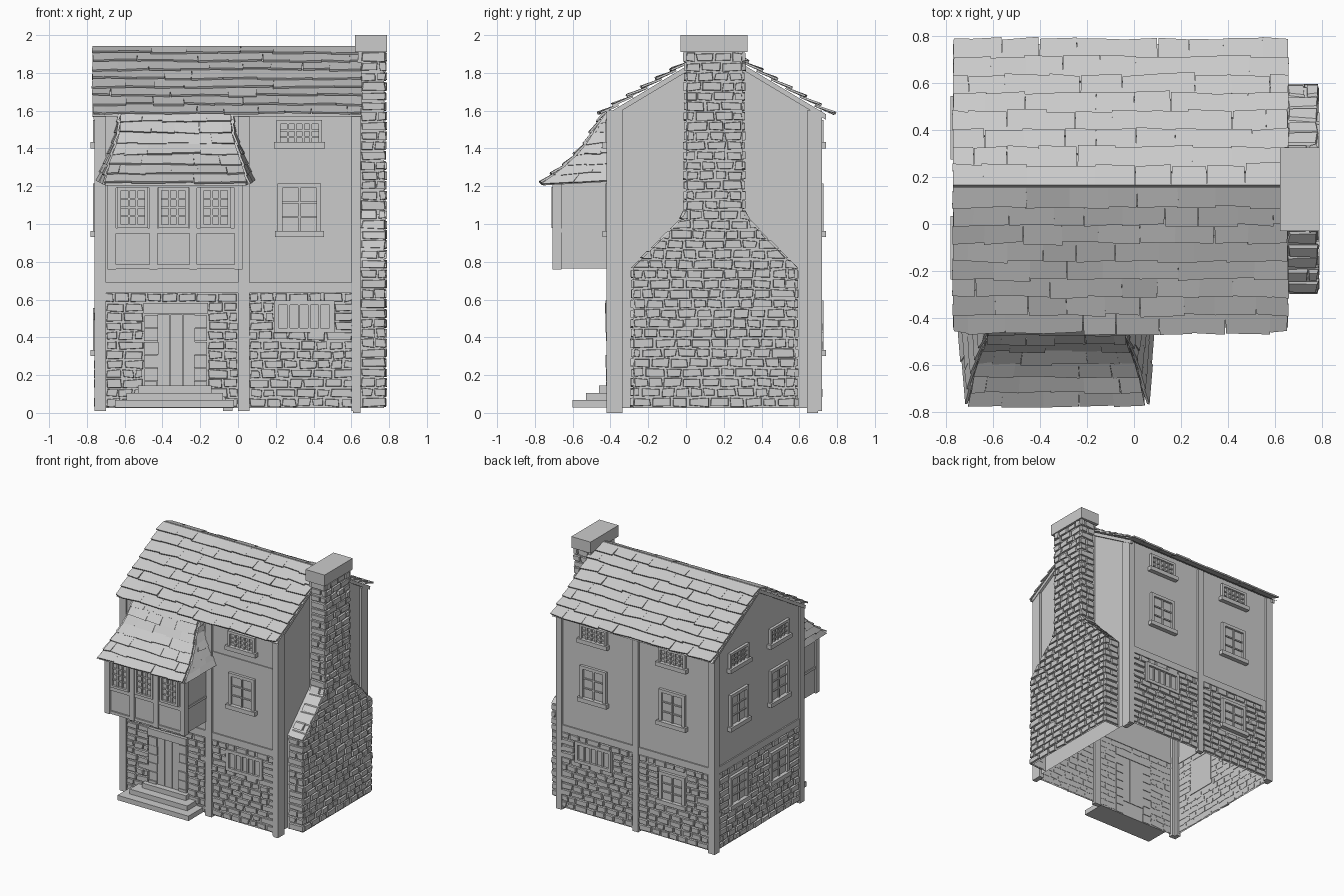
import bpy, bmesh, random
from mathutils import Vector

if "Cube" in bpy.data.objects:
    bpy.data.objects.remove(bpy.data.objects["Cube"])
random.seed(4)
R = random.uniform


def finish(name, bm, recalc=True):
    if recalc:
        bmesh.ops.recalc_face_normals(bm, faces=bm.faces)
    me = bpy.data.meshes.new(name)
    bm.to_mesh(me)
    bm.free()
    ob = bpy.data.objects.new(name, me)
    bpy.context.collection.objects.link(ob)
    return ob


def hexa(bm, pts):
    """Solid from four bottom points and four matching top points."""
    v = [bm.verts.new(p) for p in pts]
    for q in ((0, 1, 2, 3), (4, 5, 6, 7), (0, 1, 5, 4), (1, 2, 6, 5), (2, 3, 7, 6), (3, 0, 4, 7)):
        bm.faces.new([v[i] for i in q])


def box(bm, f, u0, u1, v0, v1, n0, n1):
    """Box in wall coordinates: u along the wall, v up, n outward."""
    hexa(bm, [f(u, v, n) for n in (n0, n1) for u, v in ((u0, v0), (u1, v0), (u1, v1), (u0, v1))])


def boxes(name, items):
    bm = bmesh.new()
    for it in items:
        box(bm, *it)
    return finish(name, bm)


def interp(pts, x):
    for a, b in zip(pts, pts[1:]):
        if x <= b[0]:
            k = max(0, (x - a[0]) / (b[0] - a[0]))
            return [p + (q - p) * k for p, q in zip(a, b)][1:]
    return pts[-1][1:]


# wall coordinate frames
XL, XR, YF, YB = -0.745, 0.63, -0.405, 0.705
def front(u, v, n): return (u, YF - n, v)
def back(u, v, n): return (u, YB + n, v)
def left(u, v, n): return (XL - n, u, v)
def right(u, v, n): return (XR + n, u, v)
def bay_front(u, v, n): return (u, -0.69 - n, v)
def bay_side(u, v, n): return (0.01 + n, u, v)
def bay_side_l(u, v, n): return (-0.68 - n, u, v)
def world(x, z, y): return (x, y, z)


# hollow house shell, open underneath
RIDGE_Y, RIDGE_Z, SLOPE = 0.16, 1.935, 0.6
bm = bmesh.new()
prof = [(YF, 0.025), (YF, 1.59), (RIDGE_Y, 1.925), (YB, 1.60), (YB, 0.025)]
ends = [[bm.verts.new((x, y, z)) for y, z in prof] for x in (XL, XR)]
bm.faces.new(ends[0])
bm.faces.new(ends[1][::-1])
for i in (0, 3):
    bm.faces.new((ends[0][i], ends[1][i], ends[1][i + 1], ends[0][i + 1]))
finish("house_walls", bm)

# timber posts and storey beams
posts = [(front, a, b, 0.01, 1.6, -0.02, 0.016) for a, b in ((-0.752, -0.70), (0.0, 0.06), (0.6, 0.648))]
posts += [(back, a, b, 0.01, 1.59, -0.02, 0.016) for a, b in ((-0.752, -0.70), (-0.08, -0.03), (0.6, 0.648))]
posts += [(left, a, b, 0.01, 1.6, -0.02, 0.014) for a, b in ((-0.42, -0.36), (0.66, 0.72))]
posts += [(right, a, b, 0.0, 1.6, -0.02, 0.018) for a, b in ((-0.42, -0.335), (0.64, 0.70))]
boxes("timber_posts", posts)
boxes("storey_beams", [(front, XL, XR, 0.635, 0.69, -0.005, 0.01), (back, XL, XR, 0.635, 0.69, -0.005, 0.01),
                       (left, YF, YB, 0.635, 0.69, -0.005, 0.01), (front, 0.05, 0.61, 1.30, 1.34, -0.005, 0.007)])


# stonework
def stones(name, f, lo, hi, v0, v1, holes=(), h=0.052):
    bm = bmesh.new()
    rows = round((v1 - v0) / h)
    h = (v1 - v0) / rows
    for r in range(rows):
        a, b = v0 + r * h, v0 + (r + 1) * h
        mid = (a + b) / 2
        cuts = sorted((max(p, lo(mid)), min(q, hi(mid))) for p, q, c, d in holes if c < mid < d)
        spans, s = [], min(lo(a), lo(b))
        for p, q in cuts:
            spans.append((s, p))
            s = q
        spans.append((s, max(hi(a), hi(b))))
        for s, e in spans:
            u = s
            while u < e - 0.015:
                w = R(0.065, 0.115)
                if e - u - w < 0.04 or (u == s and r % 2 and e - s > 0.2):
                    w = e - u if e - u < 0.15 else w * 0.6
                g, d, j = 0.005, R(0.009, 0.017), 0.005
                cor = [(u + g + R(-j, j), a + g + R(-j, j)), (u + w - g + R(-j, j), a + g + R(-j, j)),
                       (u + w - g + R(-j, j), b - g + R(-j, j)), (u + g + R(-j, j), b - g + R(-j, j))]
                cor = [(min(max(x, lo(z)), hi(z)), z) for x, z in cor]
                cx, cz = sum(c[0] for c in cor) / 4, sum(c[1] for c in cor) / 4
                face = [(x + (cx - x) * 0.07, z + (cz - z) * 0.1) for x, z in cor]
                hexa(bm, [f(x, z, -0.003) for x, z in cor] + [f(x, z, d) for x, z in face])
                u += w
    finish(name, bm)


def const(c): return lambda v: c


stones("front_stones", front, const(-0.70), const(0.61), 0.03, 0.635,
       [(-0.5, -0.16, 0, 0.58), (0.0, 0.06, 0, 1), (0.19, 0.51, 0.42, 0.6)])
stones("back_stones", back, const(-0.70), const(0.61), 0.03, 0.635,
       [(-0.5, -0.26, 0.3, 0.56), (-0.08, -0.03, 0, 1), (0.15, 0.49, 0.42, 0.6)])
stones("left_stones", left, const(-0.36), const(0.66), 0.03, 0.635,
       [(-0.22, 0.02, 0.3, 0.56), (0.29, 0.53, 0.3, 0.56)])

# chimney: wide base, shoulders, narrow stack
CH = [(0.025, -0.28, 0.58), (0.77, -0.28, 0.58), (1.05, 0.0, 0.3), (1.95, 0.0, 0.3)]
def ch_lo(v): return interp(CH, v)[0]
def ch_hi(v): return interp(CH, v)[1]
def ch_right(u, v, n): return (0.772 + n, u, v)
def ch_front(u, v, n): return (u, ch_lo(v) - n, v)
def ch_back(u, v, n): return (u, ch_hi(v) + n, v)


bm = bmesh.new()
outline = [(a, z) for z, a, b in CH] + [(b, z) for z, a, b in CH[::-1]]
ends = [[bm.verts.new((x, y, z)) for y, z in outline] for x in (0.635, 0.772)]
bm.faces.new(ends[0])
bm.faces.new(ends[1][::-1])
for i in range(len(outline) - 1):
    bm.faces.new((ends[0][i], ends[1][i], ends[1][i + 1], ends[0][i + 1]))
finish("chimney_core", bm)
stones("chimney_stones_side", ch_right, ch_lo, ch_hi, 0.03, 1.91)
stones("chimney_stones_front", ch_front, const(0.65), const(0.785), 0.03, 1.91)
stones("chimney_stones_back", ch_back, const(0.65), const(0.785), 0.03, 1.91)
boxes("chimney_cap", [(world, 0.62, 0.79, 1.91, 2.0, -0.03, 0.325)])


# windows: frame, pane, glazing bars and optional sill
def window(bm, f, u0, u1, v0, v1, nx, nz, sill=True, t=0.025):
    for b in ((u0, u0 + t, v0, v1), (u1 - t, u1, v0, v1), (u0 + t, u1 - t, v0, v0 + t), (u0 + t, u1 - t, v1 - t, v1)):
        box(bm, f, *b, -0.005, 0.022)
    box(bm, f, u0 + t, u1 - t, v0 + t, v1 - t, -0.005, 0.004)
    for i in range(1, nx):
        c = u0 + t + (u1 - u0 - 2 * t) * i / nx
        box(bm, f, c - 0.006, c + 0.006, v0 + t, v1 - t, 0.004, 0.015)
    for i in range(1, nz):
        c = v0 + t + (v1 - v0 - 2 * t) * i / nz
        box(bm, f, u0 + t, u1 - t, c - 0.005, c + 0.005, 0.004, 0.013)
    if sill:
        box(bm, f, u0 - 0.015, u1 + 0.015, v0 - 0.005, v0 + 0.028, -0.005, 0.036)


bm = bmesh.new()
for f, c in ((front, 0.325), (back, 0.32), (back, -0.38), (left, -0.1), (left, 0.41)):
    window(bm, f, c - 0.115, c + 0.115, 0.935, 1.215, 2, 3)
    window(bm, f, c - 0.12, c + 0.12, 1.405, 1.55, 5, 3, t=0.02)
for f, c in ((back, -0.38), (left, -0.1), (left, 0.41)):
    window(bm, f, c - 0.115, c + 0.115, 0.305, 0.555, 2, 3)
for f, c in ((front, 0.35), (back, 0.32)):
    window(bm, f, c - 0.16, c + 0.16, 0.425, 0.595, 5, 1, sill=False)
finish("windows", bm)

# door with planks, jamb stones, lintel and steps
boxes("door_planks", [(front, -0.425 + i * 0.067, -0.362 + i * 0.067, 0.145, 0.52, -0.005, 0.008) for i in range(3)])
jambs = [(front, a + R(-.005, 0.005), a + 0.07 + R(-.004, .004), 0.03 + i * 0.07, 0.096 + i * 0.07, -0.005, R(0.015, 0.022))
         for a in (-0.495, -0.232) for i in range(7)]
boxes("door_surround", jambs + [(front, -0.5, -0.16, 0.525, 0.582, -0.005, 0.025)])
boxes("door_steps", [(world, -0.65 + i * 0.06, -0.02 - i * 0.06, 0.028, 0.067 + i * 0.039, -0.60 + i * 0.07, YF) for i in range(3)])

# bay: body, framing and windows
boxes("bay_body", [(world, -0.68, 0.01, 0.765, 1.23, -0.69, YF)])
bars = [(bay_front, c - 0.021, c + 0.021, 0.76, 1.22, -0.03, 0.018) for c in (-0.667, -0.447, -0.237, 0.002)]
bars += [(bay_front, -0.68, 0.01, a, b, -0.01, 0.012) for a, b in ((0.762, 0.785), (0.95, 0.98), (1.19, 1.22))]
for f in (bay_side, bay_side_l):
    bars += [(f, -0.705, -0.66, 0.76, 1.22, -0.01, 0.012), (f, -0.69, YF, 0.955, 0.975, -0.01, 0.006)]
boxes("bay_timbers", bars)
bm = bmesh.new()
for c in (-0.557, -0.342, -0.118):
    window(bm, bay_front, c - 0.08, c + 0.08, 0.98, 1.195, 3, 4, sill=False, t=0.018)
finish("bay_windows", bm)


# shingled roofs: S(s, t) is a surface, s across and t downslope
def shingles(name, S, rows, cols, lift=0.02):
    def normal(s, t):
        e = 0.01
        n = (S(s + e, t) - S(s - e, t)).cross(S(s, t + e) - S(s, t - e)).normalized()
        return n if n.z > 0 else -n
    bm = bmesh.new()
    for r in range(rows):
        off = (0.5 if r % 2 else 0) + R(-0.12, 0.12)
        edges = [0] + [(i + off + R(-.12, .12)) / cols for i in range(cols + 1) if 0.25 < i + off < cols - 0.25] + [1]
        for a, b in zip(edges, edges[1:]):
            t0, t1 = max(0, (r - 0.25) / rows), (r + 1) / rows
            pts, l2 = [], lift + R(-0.004, 0.006)
            for th in (0, 0.011):
                for s, t, l in ((a, t0, 0.003), (b, t0, 0.003), (b, t1, l2), (a, t1, l2)):
                    pts.append((s, t, l + th))
            j = [(R(-.006, .006) / 1, R(-.1, .1) / rows) for k in range(2)]
            out = []
            for k, (s, t, l) in enumerate(pts):
                if k % 4 > 1:
                    s, t = s + j[k % 4 - 2][0] * 0.6, t + j[k % 4 - 2][1]
                q = min(max(s, 0.02), 0.98), min(max(t, 0.02), 0.98)
                out.append(S(s, t) + normal(*q) * (l - 0.004))
            hexa(bm, out)
    finish(name, bm)
    # boarding under the shingles
    bm = bmesh.new()
    N = 8
    g = [[bm.verts.new(S(i / N, k / N * 0.985) - Vector((0, 0, 0.006))) for i in range(N + 1)] for k in range(N + 1)]
    for k in range(N):
        for i in range(N):
            bm.faces.new((g[k][i], g[k + 1][i], g[k + 1][i + 1], g[k][i + 1]))
    finish(name + "_boards", bm)


def main_roof(sign, run):
    return lambda s, t: Vector((-0.77 + 1.425 * s, RIDGE_Y + sign * run * t, RIDGE_Z - SLOPE * run * t))


shingles("main_roof_front", main_roof(-1, 0.61), 8, 9)
shingles("main_roof_back", main_roof(1, 0.615), 8, 9)
boxes("barge_boards", [(lambda u, v, n, sg=sg: (u, RIDGE_Y + sg * n, v + RIDGE_Z - SLOPE * n), x, x + 0.02, -0.035, -0.005, 0, 0.58)
                       for sg in (-1, 1) for x in (-0.765, 0.632)])

# flared bay roof with hipped sides: t, y, z, half width
BAY = [(0, -0.42, 1.595, 0.29), (0.25, -0.485, 1.49, 0.295), (0.45, -0.53, 1.41, 0.315),
       (0.65, -0.61, 1.325, 0.345), (1, -0.765, 1.205, 0.375)]
def bay_roof(s, t):
    y, z, w = interp(BAY, t)
    return Vector((-0.33 + w * (2 * s - 1), y, z))
def bay_hip(sign):
    def S(s, t):
        y, z, w = interp(BAY, t)
        return Vector((-0.33 + sign * (w + 0.03 * s * t), y + (-0.40 - y) * s, z + 0.02 * t * s))
    return S


shingles("bay_roof_front", bay_roof, 7, 5, 0.014)
for nm, sg in (("right", 1), ("left", -1)):
    shingles("bay_roof_" + nm, bay_hip(sg), 7, 2, 0.01)
